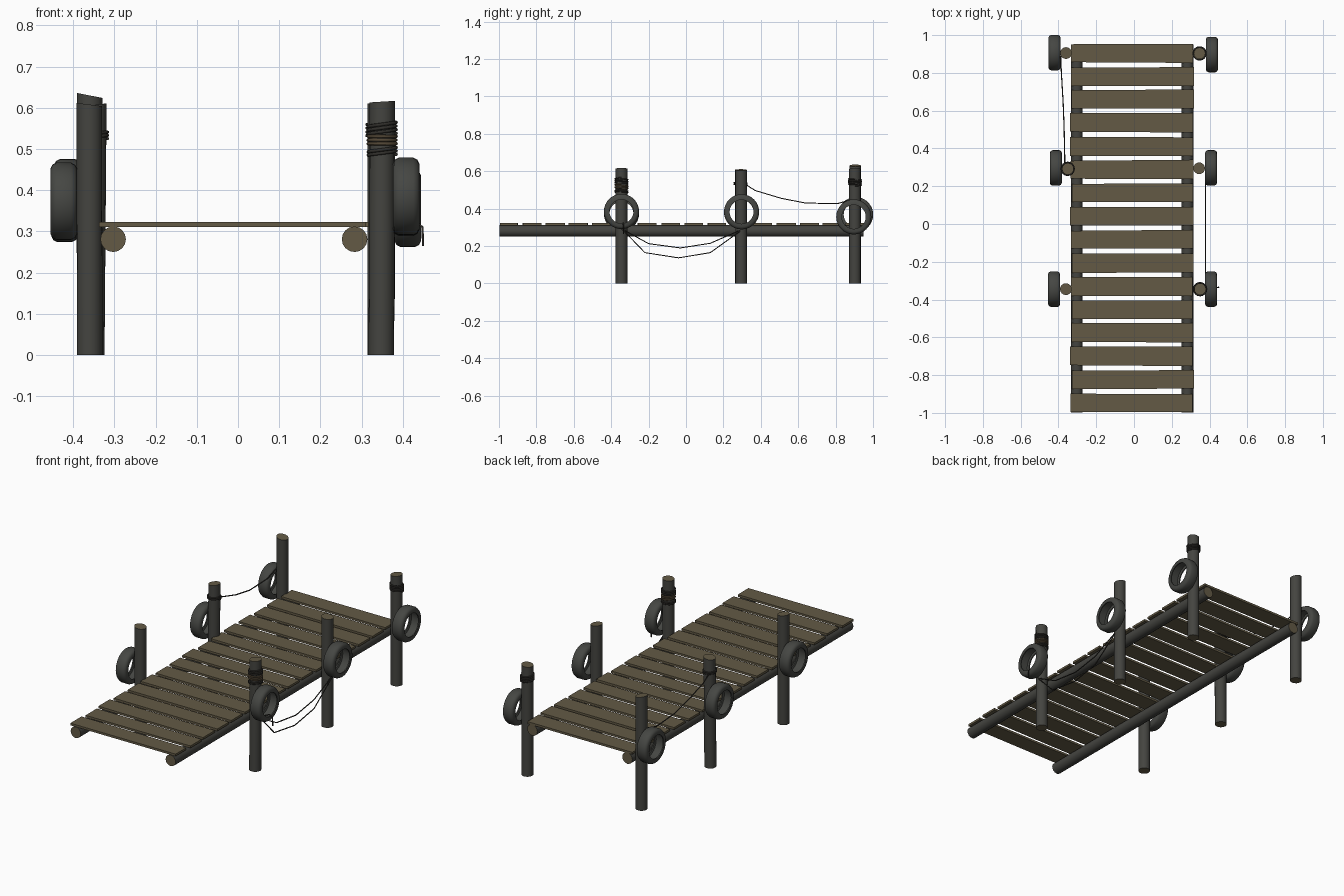
import bpy, bmesh, math, random
from mathutils import Vector

if "Cube" in bpy.data.objects:
    bpy.data.objects.remove(bpy.data.objects["Cube"])

random.seed(4)


def mat(name, rgb):
    m = bpy.data.materials.new(name)
    m.diffuse_color = (*rgb, 1)
    m.use_nodes = True
    m.node_tree.nodes["Principled BSDF"].inputs["Base Color"].default_value = m.diffuse_color
    return m


PLANK = mat("plank_brown", (0.125, 0.102, 0.060))
BARK = mat("dark_wood", (0.058, 0.058, 0.051))
RUBBER = mat("tyre_rubber", (0.060, 0.062, 0.056))
ROPE = mat("dark_rope", (0.030, 0.028, 0.024))
WRAP = mat("brown_rope", (0.085, 0.062, 0.036))


def finish(bm, name, mats, smooth=True):
    bmesh.ops.recalc_face_normals(bm, faces=bm.faces)
    me = bpy.data.meshes.new(name)
    bm.to_mesh(me)
    bm.free()
    for m in mats:
        me.materials.append(m)
    ob = bpy.data.objects.new(name, me)
    bpy.context.collection.objects.link(ob)
    if smooth:
        bpy.ops.object.select_all(action='DESELECT')
        ob.select_set(True)
        bpy.context.view_layer.objects.active = ob
        bpy.ops.object.shade_smooth_by_angle(angle=math.radians(40))
    return ob


def log(name, a, b, r, slant=0.0, sides=16):
    """Round timber from a to b, bark sides and cut-wood ends."""
    a, b = Vector(a), Vector(b)
    d = (b - a).normalized()
    u = d.orthogonal().normalized()
    v = d.cross(u)
    bm = bmesh.new()
    rings = []
    for p, s in ((a, 0), (b, slant)):
        ring = []
        for i in range(sides):
            t = 2 * math.pi * i / sides
            off = (u * math.cos(t) + v * math.sin(t)) * r
            ring.append(bm.verts.new(p + off + d * (-off.x / r) * s))
        rings.append(ring)
    for i in range(sides):
        j = (i + 1) % sides
        bm.faces.new((rings[0][i], rings[0][j], rings[1][j], rings[1][i]))
    for ring in rings:
        bm.faces.new(ring).material_index = 1
    return finish(bm, name, [BARK, PLANK])


def tyre(name, x, y, z, r=0.094, w=0.064):
    """Hollow tyre lathed about the x axis."""
    h = w / 2
    prof = [(-h, 0.064), (-h, 0.080), (-h * 0.86, 0.089), (-h * 0.55, r), (h * 0.55, r),
            (h * 0.86, 0.089), (h, 0.080), (h, 0.064), (h * 0.8, 0.064),
            (h * 0.7, 0.076), (-h * 0.7, 0.076), (-h * 0.8, 0.064)]
    n = 32
    bm = bmesh.new()
    rings = []
    for i in range(n):
        t = 2 * math.pi * i / n
        rings.append([bm.verts.new((x + px, y + pr * math.cos(t), z + pr * math.sin(t)))
                      for px, pr in prof])
    for i in range(n):
        p, q = rings[i], rings[(i + 1) % n]
        for k in range(len(prof)):
            m = (k + 1) % len(prof)
            bm.faces.new((p[k], p[m], q[m], q[k]))
    return finish(bm, name, [RUBBER])


def rope(name, pts, r=0.003, m=ROPE):
    cu = bpy.data.curves.new(name, 'CURVE')
    cu.dimensions = '3D'
    cu.bevel_depth = r
    cu.bevel_resolution = 1
    cu.use_fill_caps = True
    sp = cu.splines.new('POLY')
    sp.points.add(len(pts) - 1)
    for p, c in zip(sp.points, pts):
        p.co = (*c, 1)
    cu.materials.append(m)
    ob = bpy.data.objects.new(name, cu)
    bpy.context.collection.objects.link(ob)


def wrap(name, x, y, z0, turns, pitch, m, tilt=0.0):
    """Rope coiled round a post."""
    n = 16
    pts = []
    for i in range(int(turns * n) + 1):
        t = 2 * math.pi * i / n
        pts.append((x + 0.034 * math.cos(t), y + 0.034 * math.sin(t),
                    z0 + pitch * i / n + tilt * math.cos(t)))
    rope(name, pts, 0.0042, m)


# deck planks, slightly uneven
for i in range(16):
    yc = -0.947 + i * 0.1235
    x0, x1 = -0.331 + random.uniform(-.009, .004), 0.315 + random.uniform(-.005, .003)
    bm = bmesh.new()
    corners = []
    for x, s in ((x0, -1), (x1, -1), (x1, 1), (x0, 1)):
        corners.append((x, yc + s * (0.050 + random.uniform(-.004, .003))))
    lo = [bm.verts.new((x, max(y, -1), 0.311)) for x, y in corners]
    hi = [bm.verts.new((x, max(y, -1), 0.323)) for x, y in corners]
    bm.faces.new(lo)
    bm.faces.new(hi)
    for k in range(4):
        bm.faces.new((lo[k], lo[(k + 1) % 4], hi[(k + 1) % 4], hi[k]))
    finish(bm, f"plank_{i + 1}", [PLANK], False)

# long bearer logs
log("bearer_left", (-0.303, -0.998, 0.281), (-0.303, 0.95, 0.281), 0.031)
log("bearer_right", (0.283, -0.998, 0.281), (0.283, 0.95, 0.281), 0.031)

# posts: name, base x, top x, y, height, top slant
for nm, xb, xt, y, h, s in (
        ("left_front", -0.360, -0.361, -0.345, 0.608, 0.004),
        ("left_middle", -0.355, -0.350, 0.292, 0.607, -0.004),
        ("left_back", -0.360, -0.360, 0.905, 0.630, 0.006),
        ("right_front", 0.348, 0.350, -0.345, 0.615, -0.002),
        ("right_middle", 0.345, 0.345, 0.295, 0.607, 0.004),
        ("right_back", 0.347, 0.347, 0.903, 0.612, -0.003)):
    log("post_" + nm, (xb, y, 0), (xt, y, h), 0.031, s)

# tyre fenders
for nm, x, y, z in (("left_front", -0.423, -0.345, 0.373), ("left_middle", -0.414, 0.297, 0.382),
                    ("left_back", -0.421, 0.907, 0.368), ("right_front", 0.408, -0.345, 0.385),
                    ("right_middle", 0.408, 0.297, 0.383), ("right_back", 0.412, 0.897, 0.356)):
    tyre("tyre_" + nm, x, y, z)

# rope coils on posts
wrap("coil_front_low", 0.350, -0.345, 0.484, 2, 0.008, ROPE, 0.003)
wrap("coil_front_mid", 0.350, -0.345, 0.506, 3, 0.009, WRAP, -0.002)
wrap("coil_front_high", 0.350, -0.345, 0.535, 3, 0.009, ROPE, 0.003)
wrap("coil_back", 0.347, 0.903, 0.525, 4, 0.009, ROPE, -0.003)
wrap("coil_left", -0.351, 0.292, 0.525, 2, 0.008, ROPE)

# hanging ropes
rope("rope_right_upper", [(0.378, -0.34, 0.29), (0.378, -0.2, 0.213), (0.378, -0.03, 0.19),
                          (0.378, 0.13, 0.215), (0.378, 0.29, 0.285)])
rope("rope_right_lower", [(0.378, -0.35, 0.30), (0.378, -0.22, 0.165), (0.378, -0.04, 0.137),
                          (0.378, 0.13, 0.165), (0.378, 0.29, 0.28)])
rope("rope_left", [(-0.366, 0.31, 0.535), (-0.367, 0.37, 0.497), (-0.37, 0.51, 0.455),
                   (-0.375, 0.64, 0.43), (-0.385, 0.81, 0.427), (-0.388, 0.89, 0.45)])
rope("rope_tail", [(0.375, -0.34, 0.30), (0.43, -0.336, 0.325), (0.448, -0.335, 0.31),
                   (0.449, -0.335, 0.265)])
